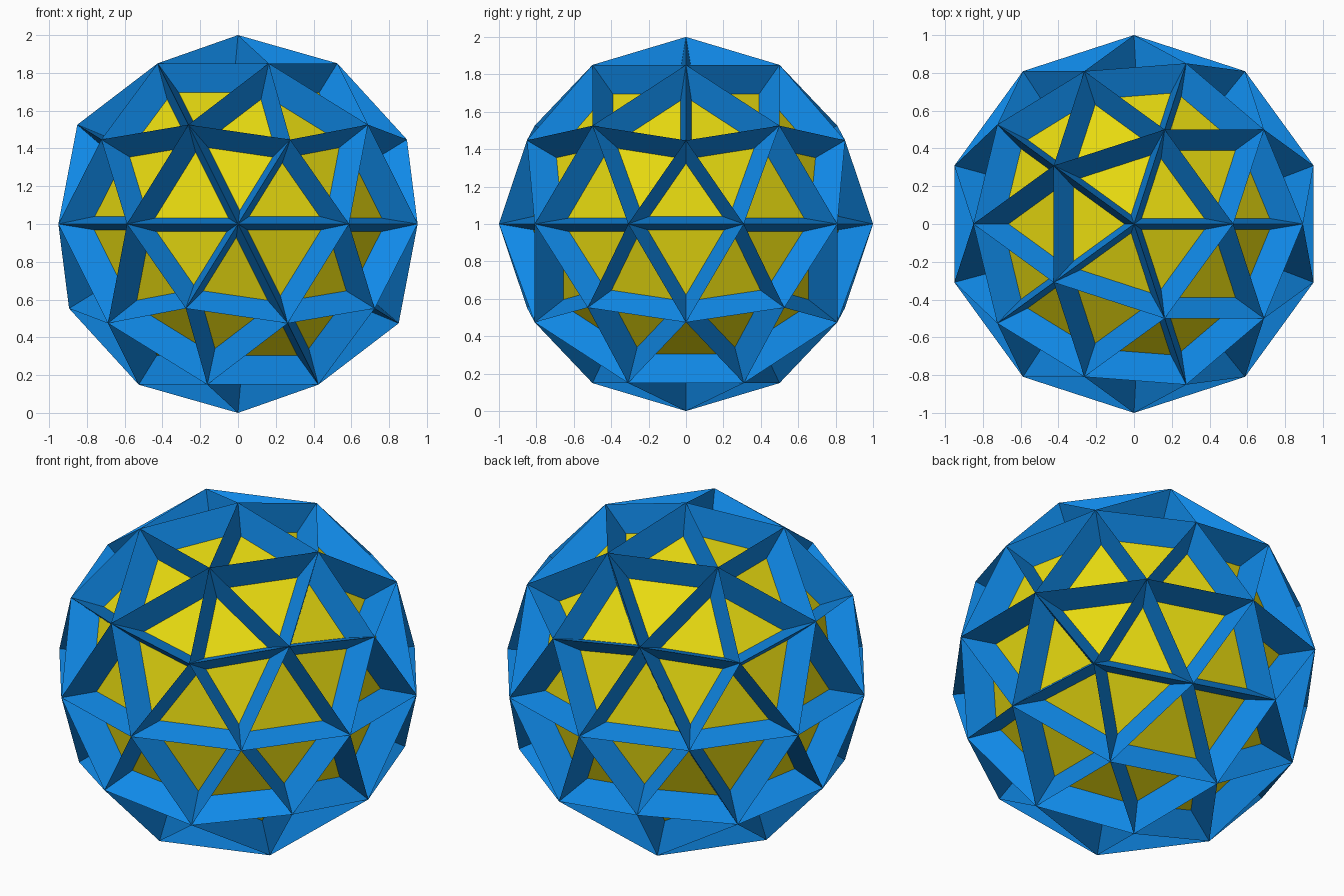
import bpy
import bmesh

if "Cube" in bpy.data.objects:
    bpy.data.objects.remove(bpy.data.objects["Cube"])

THICKNESS = 0.06   # width of each ridge flank
DEPTH = 0.15       # how far the panels are sunk


def material(name, color):
    m = bpy.data.materials.new(name)
    m.diffuse_color = (*color, 1.0)
    m.use_nodes = True
    m.node_tree.nodes["Principled BSDF"].inputs["Base Color"].default_value = m.diffuse_color
    return m


# Geodesic ball standing on the ground
bpy.ops.mesh.primitive_ico_sphere_add(subdivisions=2, radius=1.0, location=(0, 0, 1))
ball = bpy.context.object
ball.name = "geodesic_ball"
ball.data.materials.append(material("blue frame", (0.005, 0.25, 0.8)))
ball.data.materials.append(material("yellow panel", (0.8, 0.7, 0.005)))

# Inset every triangle and sink it: ridges stay blue, panels become yellow
bm = bmesh.new()
bm.from_mesh(ball.data)
panels = bm.faces[:]
bmesh.ops.inset_individual(bm, faces=panels, thickness=THICKNESS,
                           depth=-DEPTH, use_even_offset=True)
for f in bm.faces:
    f.smooth = False
    f.material_index = 0
for f in panels:
    f.material_index = 1
bm.to_mesh(ball.data)
bm.free()
